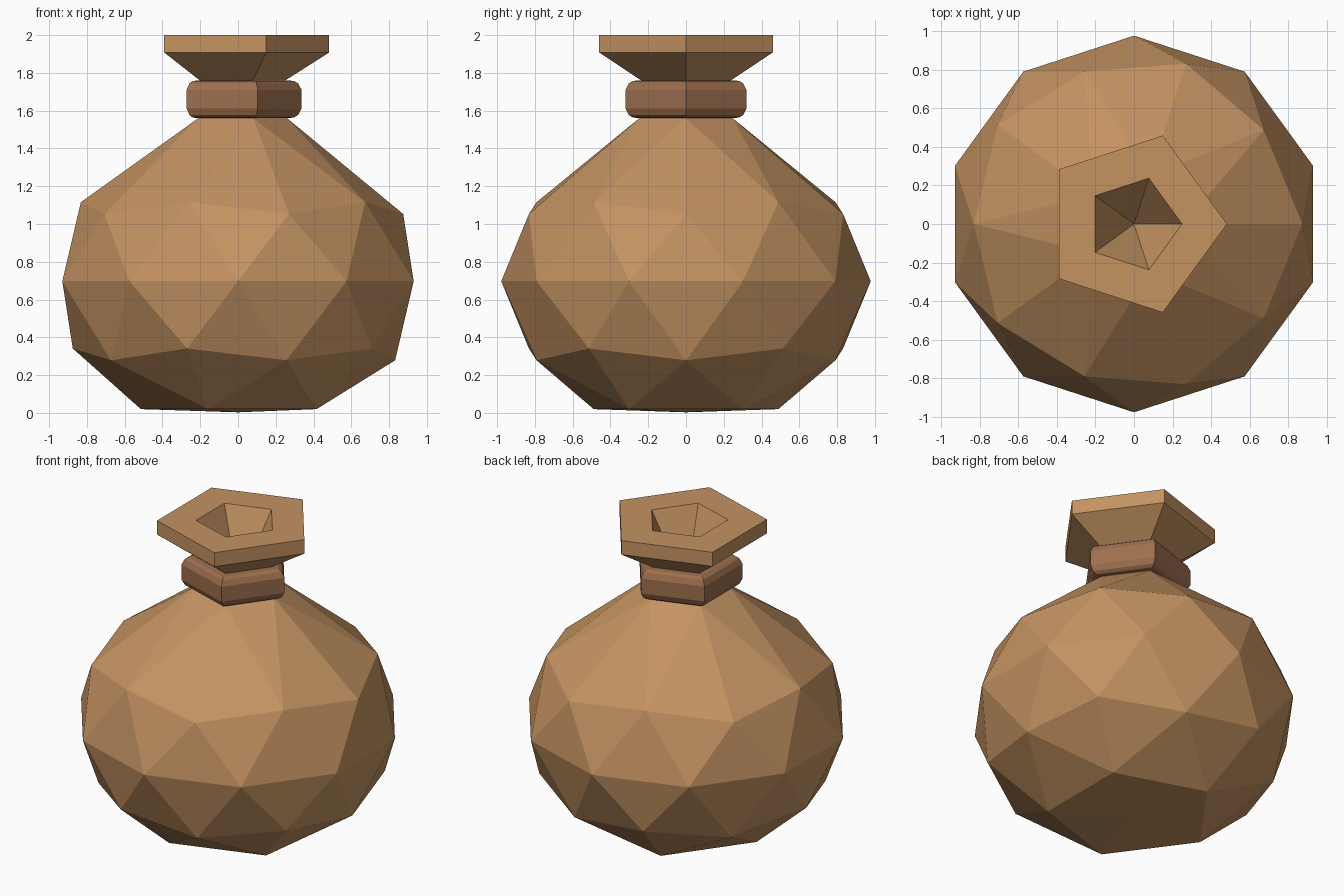
import bpy, bmesh, math

if "Cube" in bpy.data.objects:
    bpy.data.objects.remove(bpy.data.objects["Cube"])


def material(name, rgb):
    m = bpy.data.materials.new(name)
    m.diffuse_color = (*rgb, 1)
    m.use_nodes = True
    m.node_tree.nodes["Principled BSDF"].inputs["Base Color"].default_value = m.diffuse_color
    return m


cloth = material("tan cloth", (0.552, 0.292, 0.122))
cord = material("reddish brown cord", (0.335, 0.158, 0.076))


def finish(bm, name, mat):
    bmesh.ops.recalc_face_normals(bm, faces=bm.faces[:])
    me = bpy.data.meshes.new(name)
    bm.to_mesh(me)
    bm.free()
    ob = bpy.data.objects.new(name, me)
    me.materials.append(mat)
    bpy.context.collection.objects.link(ob)


def ring(bm, r, z):
    # five-sided ring with a corner on +x
    return [bm.verts.new((r * math.cos(i * math.tau / 5), r * math.sin(i * math.tau / 5), z))
            for i in range(5)]


def bridge(bm, a, b):
    return [bm.faces.new((a[i], a[(i + 1) % 5], b[(i + 1) % 5], b[i])) for i in range(5)]


# Sack: squashed icosphere, flat base, top ring pulled up into a neck
bm = bmesh.new()
bmesh.ops.create_icosphere(bm, subdivisions=2, radius=1)
R, RZ, MID = 0.978, 0.796, 0.697
pole = max(bm.verts, key=lambda v: v.co.z)
for v in bm.verts:
    if v.co.z > 0.8:
        k = 0.26 / math.hypot(v.co.x, v.co.y) if v is not pole else 1
        v.co = (v.co.x * k, v.co.y * k, 1.56)
    else:
        v.co = (v.co.x * R, v.co.y * R, max(0.003, MID + v.co.z * RZ))
bmesh.ops.delete(bm, geom=[pole], context='VERTS')
top = sorted((v for v in bm.verts if v.co.z > 1.5),
             key=lambda v: round(math.atan2(v.co.y, v.co.x), 3) % math.tau)

# Neck, flared lip, flat rim and pointed pit
rings = [top] + [ring(bm, r, z) for r, z in
                 ((0.25, 1.76), (0.483, 1.908), (0.483, 2.0), (0.25, 2.0))]
for a, b in zip(rings, rings[1:]):
    faces = bridge(bm, a, b)
for f in faces:
    f.smooth = True
tip = bm.verts.new((0, 0, 1.55))
for i in range(5):
    bm.faces.new((rings[-1][i], rings[-1][(i + 1) % 5], tip))
finish(bm, "sack", cloth)

# Cord tied round the neck
bm = bmesh.new()
profile = ((0.23, 1.56), (0.295, 1.563), (0.318, 1.577), (0.337, 1.612),
           (0.337, 1.71), (0.318, 1.745), (0.295, 1.758), (0.23, 1.76))
loops = [ring(bm, r, z) for r, z in profile]
for a, b in zip(loops, loops[1:] + loops[:1]):
    bridge(bm, a, b)
finish(bm, "neck_cord", cord)
